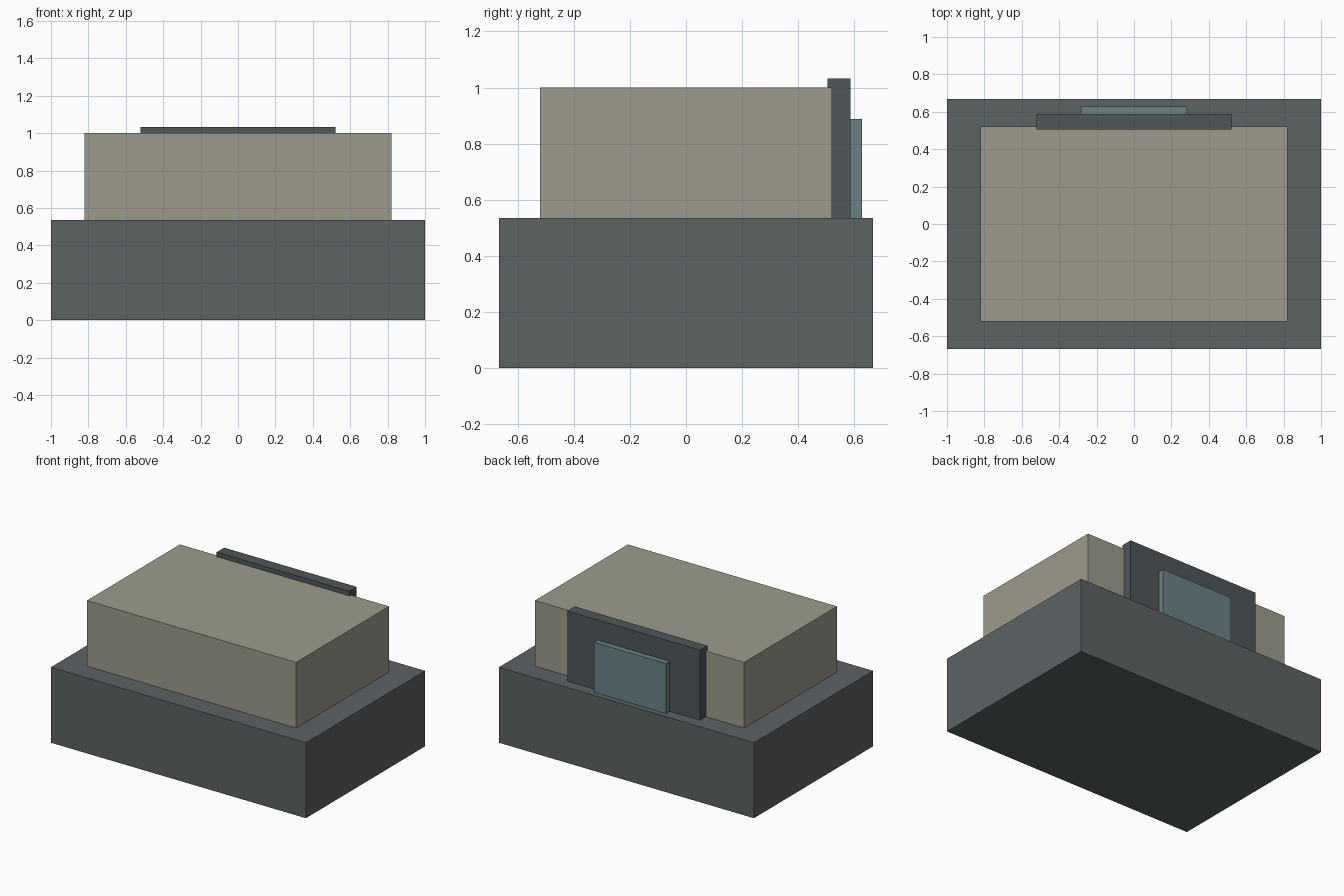
import bpy

if "Cube" in bpy.data.objects:
    bpy.data.objects.remove(bpy.data.objects["Cube"])


def material(name, color):
    m = bpy.data.materials.new(name)
    m.diffuse_color = (*color, 1)
    m.use_nodes = True
    m.node_tree.nodes["Principled BSDF"].inputs["Base Color"].default_value = m.diffuse_color
    return m


def box(name, half_width, y0, y1, z0, z1, mat):
    """Box centred on x = 0, spanning the given y and z ranges."""
    bpy.ops.mesh.primitive_cube_add(size=1, location=(0, (y0 + y1) / 2, (z0 + z1) / 2))
    ob = bpy.context.object
    ob.name = name
    ob.scale = (2 * half_width, y1 - y0, z1 - z0)
    bpy.ops.object.transform_apply(location=False, rotation=False, scale=True)
    ob.data.materials.append(mat)
    return ob


dark = material("dark_grey", (0.107, 0.122, 0.127))
trim = material("trim_grey", (0.08, 0.093, 0.10))
tan = material("warm_stone", (0.34, 0.33, 0.27))
teal = material("muted_teal", (0.147, 0.224, 0.235))

BASE_TOP = 0.535

# Wide plinth and the smaller block on it
box("base", 1.0, -0.667, 0.667, 0, BASE_TOP, dark)
box("upper_block", 0.82, -0.52, 0.52, BASE_TOP, 1.0, tan)

# Back panel, sunk slightly into the block, with a raised inset plate
box("back_panel", 0.52, 0.504, 0.587, BASE_TOP, 1.032, trim)
box("back_plate", 0.283, 0.587, 0.627, BASE_TOP, 0.889, teal)
